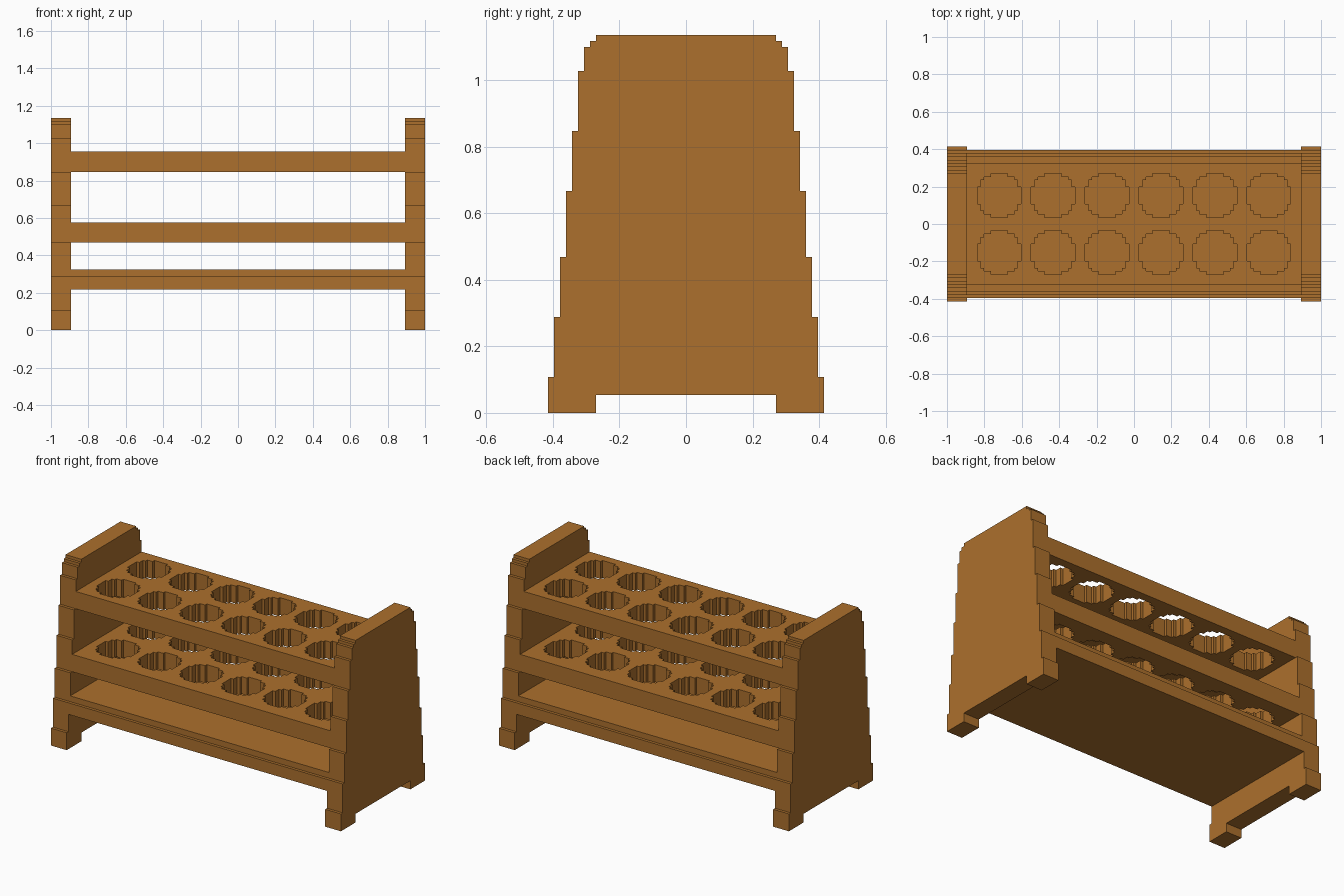
import bpy, bmesh

if "Cube" in bpy.data.objects:
    bpy.data.objects.remove(bpy.data.objects["Cube"])

U = 2 / 111  # step size of the blocky style

wood = bpy.data.materials.new("warm brown wood")
wood.diffuse_color = (0.413, 0.162, 0.026, 1)
wood.use_nodes = True
wood.node_tree.nodes["Principled BSDF"].inputs["Base Color"].default_value = wood.diffuse_color


def prism(bm, outline, axis, lo, hi):
    """Extrude a 2D outline (in steps) along x or z."""
    if axis == 'x':
        pts = [(lo * U, a * U, b * U) for a, b in outline]
        move = ((hi - lo) * U, 0, 0)
    else:
        pts = [(a * U, b * U, lo * U) for a, b in outline]
        move = (0, 0, (hi - lo) * U)
    face = bm.faces.new([bm.verts.new(p) for p in pts])
    ext = bmesh.ops.extrude_face_region(bm, geom=[face])
    bmesh.ops.translate(bm, vec=move, verts=[
        v for v in ext['geom'] if isinstance(v, bmesh.types.BMVert)])


def finish(name, bm):
    bmesh.ops.recalc_face_normals(bm, faces=bm.faces[:])
    me = bpy.data.meshes.new(name)
    bm.to_mesh(me)
    bm.free()
    me.materials.append(wood)
    ob = bpy.data.objects.new(name, me)
    bpy.context.collection.objects.link(ob)
    return ob


# Tapered stepped silhouette: (half depth, bottom, top)
STEPS = [(23, 0, 6), (22, 6, 16), (21, 16, 26), (20, 26, 37), (19, 37, 47),
         (18, 47, 57), (17, 57, 61), (16, 61, 62), (15, 62, 63)]


def silhouette(z0, z1):
    right = []
    for w, a, b in STEPS:
        a, b = max(a, z0), min(b, z1)
        if a < b:
            right += [(w, a), (w, b)]
    return right, [(-y, z) for y, z in reversed(right)]


# End panels with a foot cut-out
for name, x in (("left_end_panel", -55.5), ("right_end_panel", 49.5)):
    right, left = silhouette(0, 63)
    notch = [(-15, 0), (-15, 3), (15, 3), (15, 0)]
    bm = bmesh.new()
    prism(bm, right + left + notch, 'x', x, x + 6)
    finish(name, bm)

# Shelves, flush with the panel edges
shelves = []
for name, z in (("bottom_shelf", 12), ("middle_shelf", 26), ("top_shelf", 47)):
    right, left = silhouette(z, z + 6)
    bm = bmesh.new()
    prism(bm, right + left, 'x', -49.5, 49.5)
    shelves.append(finish(name, bm))

# Stepped round tube holes, six by two
quarter = [(6.5, 2.5), (5.5, 2.5), (5.5, 4.5), (4.5, 4.5),
           (4.5, 5.5), (2.5, 5.5), (2.5, 6.5)]
half = quarter + [(-x, y) for x, y in reversed(quarter)]
circle = half + [(-x, -y) for x, y in half]
bm = bmesh.new()
for i in range(6):
    for cy in (-8.5, 8.5):
        cx = (i - 2.5) * 16
        prism(bm, [(x + cx, y + cy) for x, y in circle], 'z', 24, 56)
cutter = finish("tube_hole_cutter", bm)
cutter.hide_render = True

for shelf in shelves[1:]:
    mod = shelf.modifiers.new("tube holes", 'BOOLEAN')
    mod.operation = 'DIFFERENCE'
    mod.solver = 'EXACT'
    mod.object = cutter
